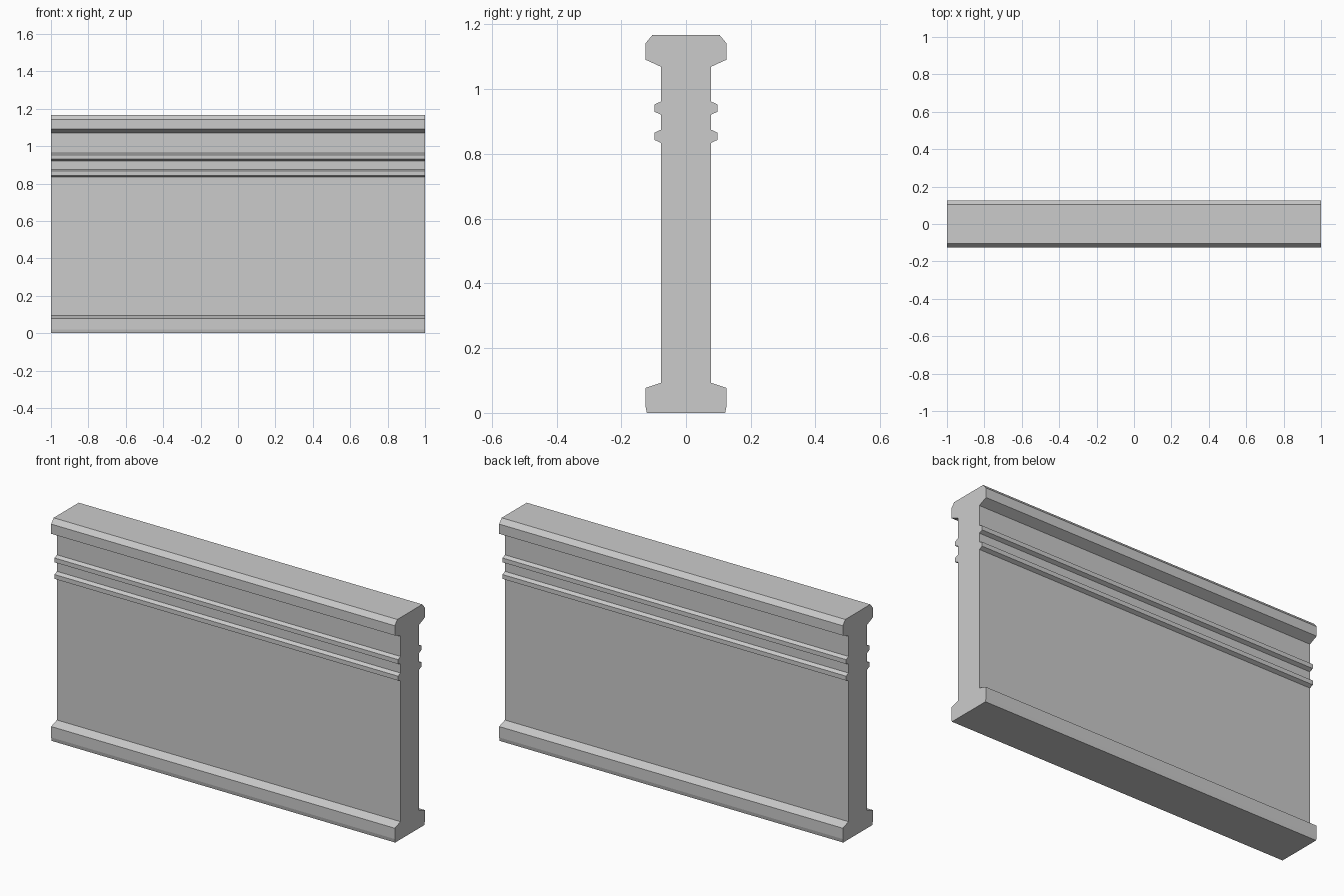
import bpy
import bmesh

cube = bpy.data.objects.get("Cube")
if cube:
    bpy.data.objects.remove(cube, do_unlink=True)

HALF_LENGTH = 1.0
WALL = 0.077
BEAD = 0.097
RIM = 0.125

# Plain grey stone
stone = bpy.data.materials.new("grey_stone")
stone.use_nodes = True
stone_colour = (0.6, 0.6, 0.6, 1)
stone.diffuse_color = stone_colour
stone.node_tree.nodes["Principled BSDF"].inputs["Base Color"].default_value = stone_colour


def bead(z):
    """Half profile of one raised moulding strip starting at height z."""
    return [(WALL, z), (BEAD, z + 0.009), (BEAD, z + 0.032), (WALL, z + 0.041)]


# Half profile from the ground up: plinth, panel with two beads, coping
plinth = [(0.121, 0), (RIM, 0.02), (RIM, 0.077), (WALL, 0.093)]
coping = [(WALL, 1.069), (RIM, 1.091), (RIM, 1.142), (0.104, 1.167)]
half = plinth + bead(0.834) + bead(0.921) + coping
outline = half + [(-y, z) for y, z in reversed(half)]

# Extrude the mirrored profile along the wall
bm = bmesh.new()
end = bm.faces.new([bm.verts.new((-HALF_LENGTH, y, z)) for y, z in outline])
extruded = bmesh.ops.extrude_face_region(bm, geom=[end], use_keep_orig=True)
moved = [g for g in extruded["geom"] if isinstance(g, bmesh.types.BMVert)]
bmesh.ops.translate(bm, verts=moved, vec=(2 * HALF_LENGTH, 0, 0))
bmesh.ops.recalc_face_normals(bm, faces=bm.faces)

mesh = bpy.data.meshes.new("parapet_wall")
bm.to_mesh(mesh)
bm.free()
mesh.materials.append(stone)
wall = bpy.data.objects.new("parapet_wall", mesh)
bpy.context.collection.objects.link(wall)
